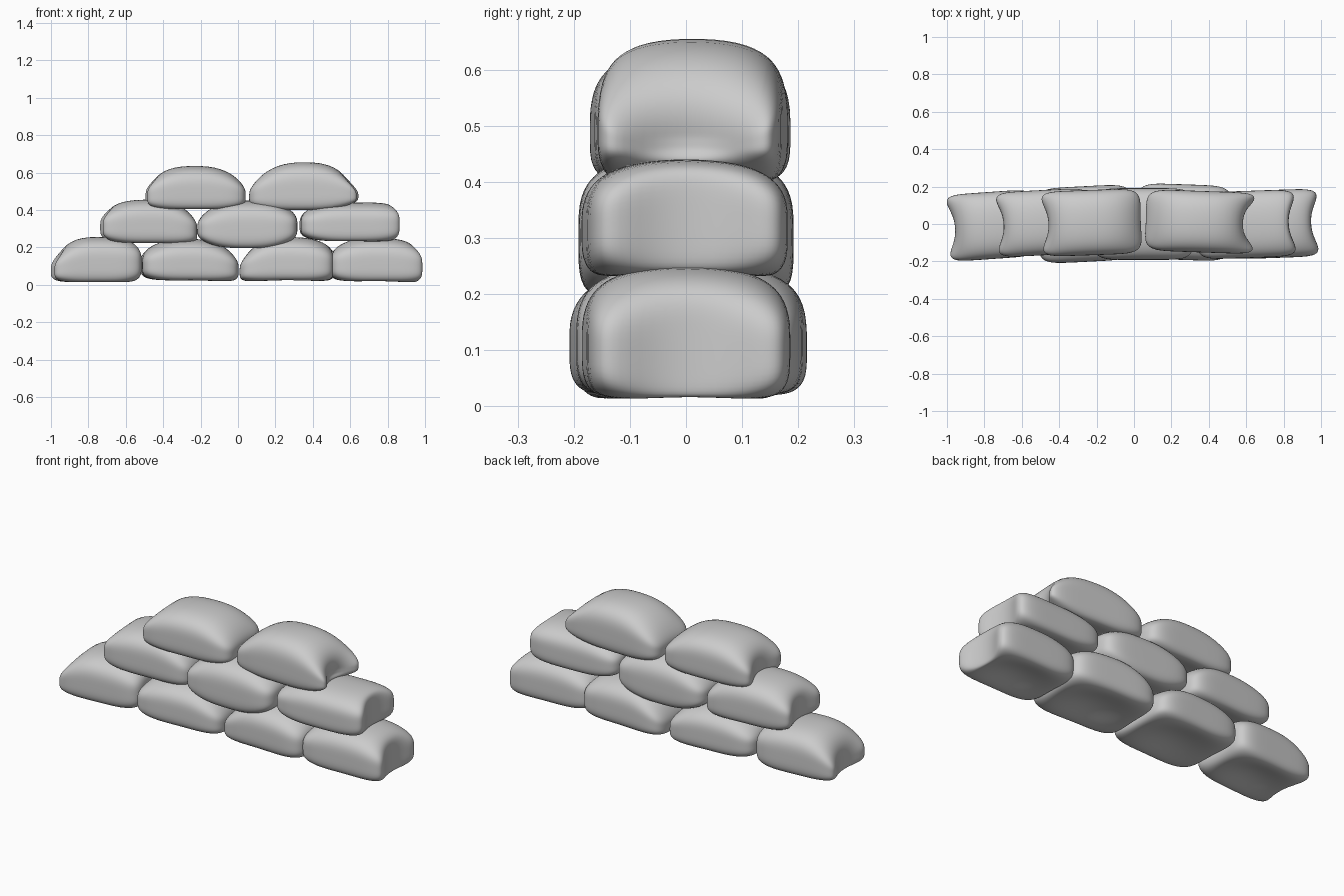
import bpy
import bmesh
import math
from mathutils import Vector

default = bpy.data.objects.get("Cube")
if default:
    bpy.data.objects.remove(default, do_unlink=True)

cloth = bpy.data.materials.new("grey_cloth")
cloth.use_nodes = True
GREY = (0.6, 0.6, 0.6, 1)
cloth.diffuse_color = GREY
cloth.node_tree.nodes["Principled BSDF"].inputs["Base Color"].default_value = GREY


def blend(u, left, middle, right):
    """Smooth curve through the values at the left end, middle and right end."""
    end = right if u > 0 else left
    return middle + abs(u) ** 2.4 * (end - middle)


def rounded(p, power):
    """Push a point of the unit cube onto a soft-edged box."""
    size = sum(abs(c) ** power for c in p) ** (1 / power)
    return p * (max(abs(c) for c in p) / size)


def sandbag(name, x_span, y_span, floor, crown, yaw=0, dents=(0.01, 0.01)):
    """Stuffed bag: floor and crown give heights at left, middle and right."""
    bm = bmesh.new()
    bmesh.ops.create_cube(bm, size=2)
    bmesh.ops.subdivide_edges(bm, edges=bm.edges[:], cuts=19, use_grid_fill=True)
    cx, cy = sum(x_span) / 2, sum(y_span) / 2
    half_x, half_y = (x_span[1] - x_span[0]) / 2, (y_span[1] - y_span[0]) / 2
    turn = math.radians(yaw)
    for v in bm.verts:
        # even out the grid towards the rounded edges
        flat = Vector([math.sin(c * math.pi / 2) * 0.5 + c * 0.5 for c in v.co])
        u, w, t = rounded(flat, 4)
        low, high = blend(u, *floor), blend(u, *crown)
        # the crown sags towards the long sides, the underside is pressed in
        high -= 0.025 * w * w
        low += 0.05 * ((1 - w * w) * (1 - u * u)) ** 1.5
        z = low + (high - low) * (t + 1) / 2
        # end panels sink between pinched corners
        dent = dents[1] if u > 0 else dents[0]
        ear = (u * w) ** 4
        reach = half_x * 1.01 + dent * 0.35
        x = u * (reach + 0.05 * ear)
        x -= math.copysign(dent * (1 - w * w) * abs(u) ** 4, u)
        y = w * (half_y * 1.01 + 0.04 * ear)
        v.co = (cx + x * math.cos(turn) - y * math.sin(turn),
                cy + x * math.sin(turn) + y * math.cos(turn), z)
    mesh = bpy.data.meshes.new(name)
    bm.to_mesh(mesh)
    bm.free()
    mesh.materials.append(cloth)
    mesh.shade_smooth()
    obj = bpy.data.objects.new(name, mesh)
    bpy.context.collection.objects.link(obj)


OUT_LEFT, OUT_RIGHT = (0.07, 0.01), (0.01, 0.07)

# bottom row
sandbag("bottom_bag_far_right", (-1, -0.52), (-0.185, 0.17),
        (0.01, -0.01, 0), (0.13, 0.255, 0.23), 4, OUT_LEFT)
sandbag("bottom_bag_right", (-0.52, 0), (-0.2, 0.2),
        (0.02, 0, 0), (0.19, 0.245, 0.16), 3)
sandbag("bottom_bag_left", (0.01, 0.52), (-0.19, 0.21),
        (0, 0, 0), (0.14, 0.255, 0.21), -2)
sandbag("bottom_bag_far_left", (0.49, 0.99), (-0.18, 0.18),
        (0.01, -0.005, -0.01), (0.2, 0.25, 0.2), 2, OUT_RIGHT)

# middle row
sandbag("middle_bag_right", (-0.74, -0.22), (-0.165, 0.18),
        (0.23, 0.2, 0.2), (0.39, 0.455, 0.37), 3, OUT_LEFT)
sandbag("middle_bag_centre", (-0.22, 0.32), (-0.19, 0.19),
        (0.23, 0.17, 0.23), (0.37, 0.45, 0.4))
sandbag("middle_bag_left", (0.33, 0.87), (-0.18, 0.175),
        (0.24, 0.21, 0.22), (0.4, 0.44, 0.44), 2, OUT_RIGHT)

# top row
sandbag("top_bag_right", (-0.5, 0.04), (-0.165, 0.18),
        (0.4, 0.38, 0.4), (0.54, 0.635, 0.55), 2, OUT_LEFT)
sandbag("top_bag_left", (0.06, 0.65), (-0.15, 0.175),
        (0.4, 0.375, 0.44), (0.54, 0.655, 0.5), -2, (0.01, 0.12))
